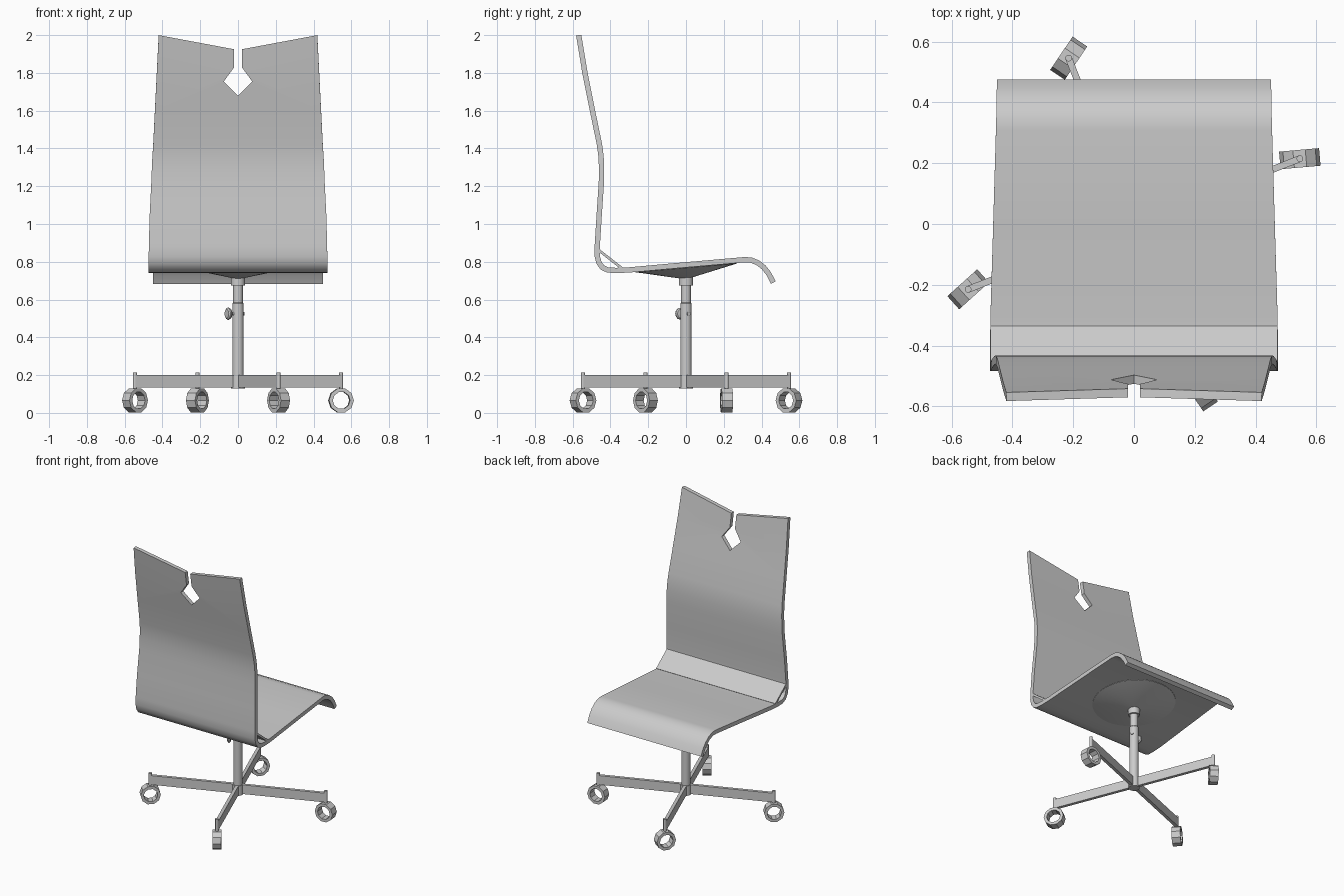
import bpy, bmesh
from math import sin, cos, pi, radians
from mathutils import Matrix, Vector

if "Cube" in bpy.data.objects:
    bpy.data.objects.remove(bpy.data.objects["Cube"])


def make(name, verts, faces, smooth=True):
    me = bpy.data.meshes.new(name)
    me.from_pydata(verts, [], faces)
    bm = bmesh.new()
    bm.from_mesh(me)
    bmesh.ops.recalc_face_normals(bm, faces=bm.faces)
    bm.to_mesh(me)
    bm.free()
    ob = bpy.data.objects.new(name, me)
    bpy.context.collection.objects.link(ob)
    if smooth:
        finish(ob)
    return ob


def select(ob):
    bpy.ops.object.select_all(action='DESELECT')
    ob.select_set(True)
    bpy.context.view_layer.objects.active = ob


def finish(ob):
    for mod in list(ob.modifiers):
        select(ob)
        bpy.ops.object.modifier_apply(modifier=mod.name)
    select(ob)
    bpy.ops.object.shade_smooth_by_angle(angle=radians(35))


def lathe(name, profile, n=24, matrix=Matrix(), closed=False):
    """Revolve (radius, height) points about local z, capped unless closed."""
    verts = [matrix @ Vector((r * cos(2 * pi * i / n), r * sin(2 * pi * i / n), z))
             for r, z in profile for i in range(n)]
    m = len(profile)
    faces = [(a * n + i, a * n + (i + 1) % n, (a + 1) % m * n + (i + 1) % n, (a + 1) % m * n + i)
             for a in range(m if closed else m - 1) for i in range(n)]
    if not closed:
        faces += [tuple(range(n)), tuple(range((m - 1) * n, m * n))]
    return make(name, verts, faces)


def sheet(name, profile, thickness):
    """Strip of (half width, y, z) stations, thickened."""
    verts = [(s * w, y, z) for w, y, z in profile for s in (-1, 1)]
    faces = [(2 * i, 2 * i + 1, 2 * i + 3, 2 * i + 2) for i in range(len(profile) - 1)]
    ob = make(name, verts, faces, smooth=False)
    mod = ob.modifiers.new("thickness", 'SOLIDIFY')
    mod.thickness = thickness
    mod.offset = 0
    mod.use_even_offset = True
    return ob


# Bent one-piece seat and back
shell = sheet("seat_shell", [
    (.42, -.568, 2.0), (.43, -.535, 1.8), (.44, -.495, 1.6), (.449, -.458, 1.42),
    (.453, -.450, 1.36), (.456, -.447, 1.30), (.459, -.448, 1.22), (.468, -.46, 1.04),
    (.472, -.47, .88), (.473, -.47, .83), (.474, -.461, .795), (.474, -.442, .769),
    (.474, -.415, .757), (.473, -.37, .754), (.472, -.30, .757), (.463, 0, .784),
    (.454, .31, .811), (.453, .345, .809), (.452, .38, .795), (.452, .412, .77),
    (.451, .438, .737), (.45, .462, .69)], .028)

# V top, slot and diamond opening cut through the back
half = [(.55, 2.024), (.02, 1.925), (.02, 1.83), (.075, 1.755)]
outline = [(.55, 2.2)] + half + [(0, 1.68)] + [(-x, z) for x, z in reversed(half)] + [(-.55, 2.2)]
n = len(outline)
cutter = make("cutter", [(x, y, z) for y in (-.8, -.3) for x, z in outline],
              [tuple(range(n)), tuple(range(n, 2 * n))] +
              [(i, (i + 1) % n, n + (i + 1) % n, n + i) for i in range(n)], smooth=False)
cutter.hide_render = True
cut = shell.modifiers.new("notch", 'BOOLEAN')
cut.operation = 'DIFFERENCE'
cut.solver = 'EXACT'
cut.object = cutter
finish(shell)
bpy.data.objects.remove(cutter)

# Diagonal sheet bridging the bend
finish(sheet("bend_bridge", [(.472, -.463, .862), (.472, -.34, .766)], .014))

# Shallow cone under the seat, sheared to follow its slope
shear = Matrix.Identity(4)
shear[2][1] = .085
lathe("under_seat_cone", [(.035, .715), (.27, .768), (.27, .776)], 32, shear)

# Gas column, collar and hub
lathe("column", [(.036, .13), (.036, .2), (.03, .2), (.03, .58), (.026, .585), (.026, .68)])
lathe("column_collar", [(.038, .675), (.038, .725)])

# Height adjusting knob
knob_frame = Matrix.Translation((0, 0, .525)) @ Matrix.Rotation(radians(208), 4, 'Z') @ Matrix.Rotation(pi / 2, 4, 'Y')
lathe("height_knob", [(.01, -.035), (.01, .045), (.026, .047), (.032, .055), (.032, .062), (.024, .068)], 12, knob_frame)

# Four base arms with pins and ring casters
reach = .586
for k, swivel in enumerate((5, 56, 42, 124)):
    a = radians(21.5 + 90 * k)
    turn = Matrix.Rotation(a, 4, 'Z')
    box = [turn @ Vector((x, y, z)) for x in (0, reach) for y in (-.011, .011) for z in (.135, .2)]
    make(f"base_arm_{k}", box, [(0, 1, 3, 2), (4, 5, 7, 6), (0, 1, 5, 4),
                                (2, 3, 7, 6), (0, 2, 6, 4), (1, 3, 7, 5)])
    at = Matrix.Translation((reach * cos(a), reach * sin(a), 0))
    lathe(f"caster_pin_{k}", [(.011, .118), (.011, .215)], 12, at)
    wheel = at @ Matrix.Translation((0, 0, .066)) @ Matrix.Rotation(radians(swivel), 4, 'Z') @ Matrix.Rotation(pi / 2, 4, 'X')
    lathe(f"caster_wheel_{k}", [(.066, -.029), (.066, .029), (.046, .029), (.046, -.029)], 10, wheel, True)
